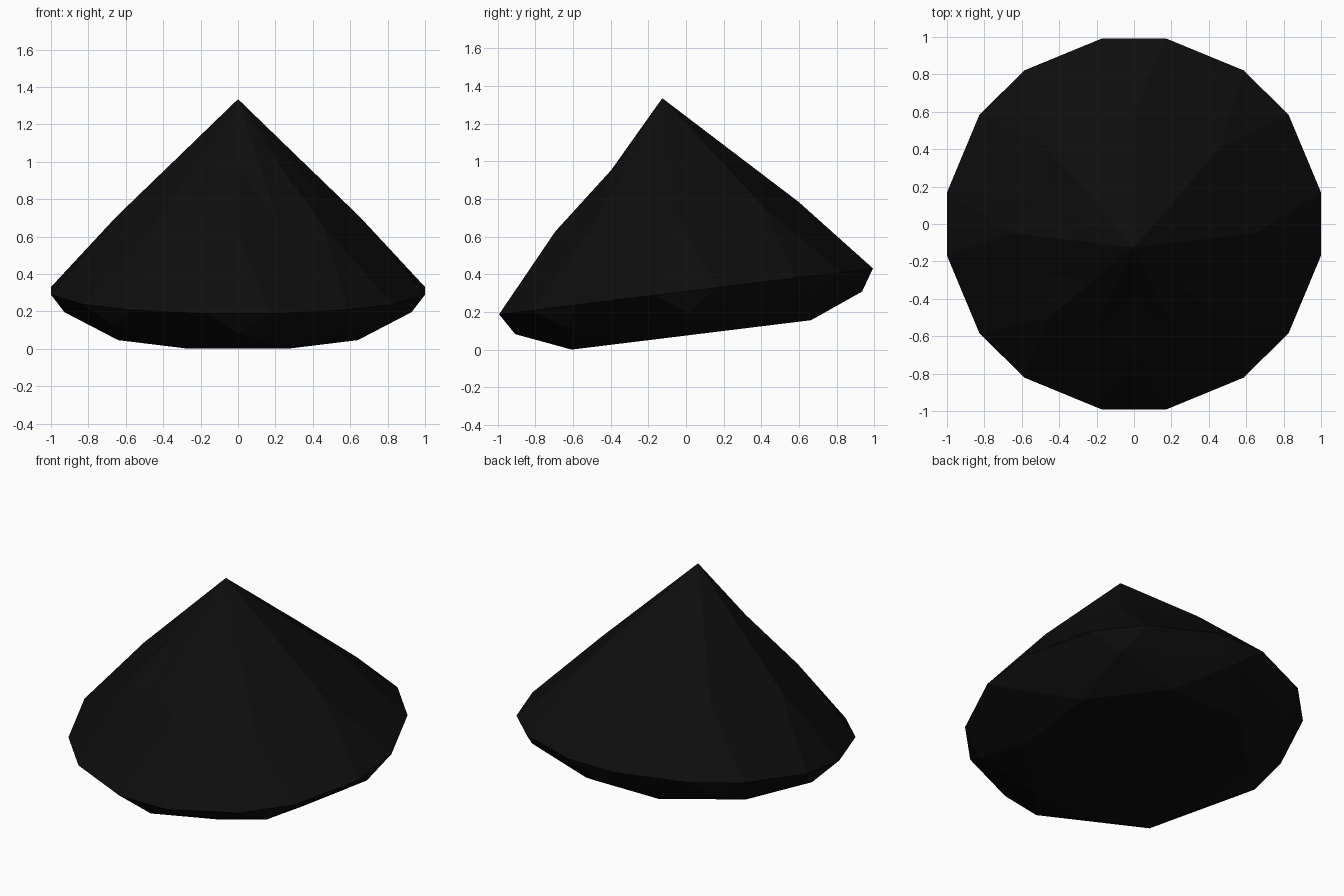
import bpy, bmesh, math
from mathutils import Matrix, Vector

if "Cube" in bpy.data.objects:
    bpy.data.objects.remove(bpy.data.objects["Cube"], do_unlink=True)

# Near-black stone
black = bpy.data.materials.new("black stone")
black.use_nodes = True
colour = (0.004, 0.004, 0.004, 1)
black.diffuse_color = colour
black.node_tree.nodes["Principled BSDF"].inputs["Base Color"].default_value = colour

N = 8
STEP = 45
bm = bmesh.new()


def point(radius, degrees, height):
    a = math.radians(degrees)
    return bm.verts.new((radius * math.cos(a), radius * math.sin(a), height))


def ring(radius, height, offset=0):
    return [point(radius, i * STEP + offset, height) for i in range(N)]


# Rings of corners, from the flat table at the bottom to the tip
table = ring(0.693, -0.233, 22.5)
crown = ring(0.928, -0.115)
girdle_a = ring(1.0143, 0, -9.65)
girdle_b = ring(1.0143, 0, 9.65)
pavilion = ring(0.65, 0.40)
tip = bm.verts.new((0, 0, 1.033))

# Points along the upper ridges, slightly worn on the front side
wear = {5: 0.02, 6: 0.038, 7: 0.02}
ridge = [point(0.315, i * STEP, 0.726 - wear.get(i, 0)) for i in range(N)]

bm.faces.new(table)
for i in range(N):
    j = (i + 1) % N
    # Crown facets
    bm.faces.new((table[i - 1], table[i], crown[i]))
    bm.faces.new((table[i], crown[j], crown[i]))
    bm.faces.new((crown[i], crown[j], girdle_a[j], girdle_b[i]))
    bm.faces.new((crown[i], girdle_b[i], girdle_a[i]))
    # Small triangle above the girdle
    bm.faces.new((girdle_a[i], girdle_b[i], pavilion[i]))
    # Long main facet, fanned from its middle
    middle = point(0.55, i * STEP + 22.5, 0.453)
    rim = (tip, ridge[i], pavilion[i], girdle_b[i], girdle_a[j], pavilion[j], ridge[j])
    for k, v in enumerate(rim):
        bm.faces.new((middle, v, rim[(k + 1) % len(rim)]))

# Lean the stone so that it rests on the front edge of its table
bm.transform(Matrix.Translation(Vector((0, 0, 0.31))) @ Matrix.Rotation(math.radians(7), 4, 'X'))
bmesh.ops.recalc_face_normals(bm, faces=bm.faces[:])

mesh = bpy.data.meshes.new("gemstone")
bm.to_mesh(mesh)
bm.free()
mesh.materials.append(black)
gem = bpy.data.objects.new("gemstone", mesh)
bpy.context.collection.objects.link(gem)
